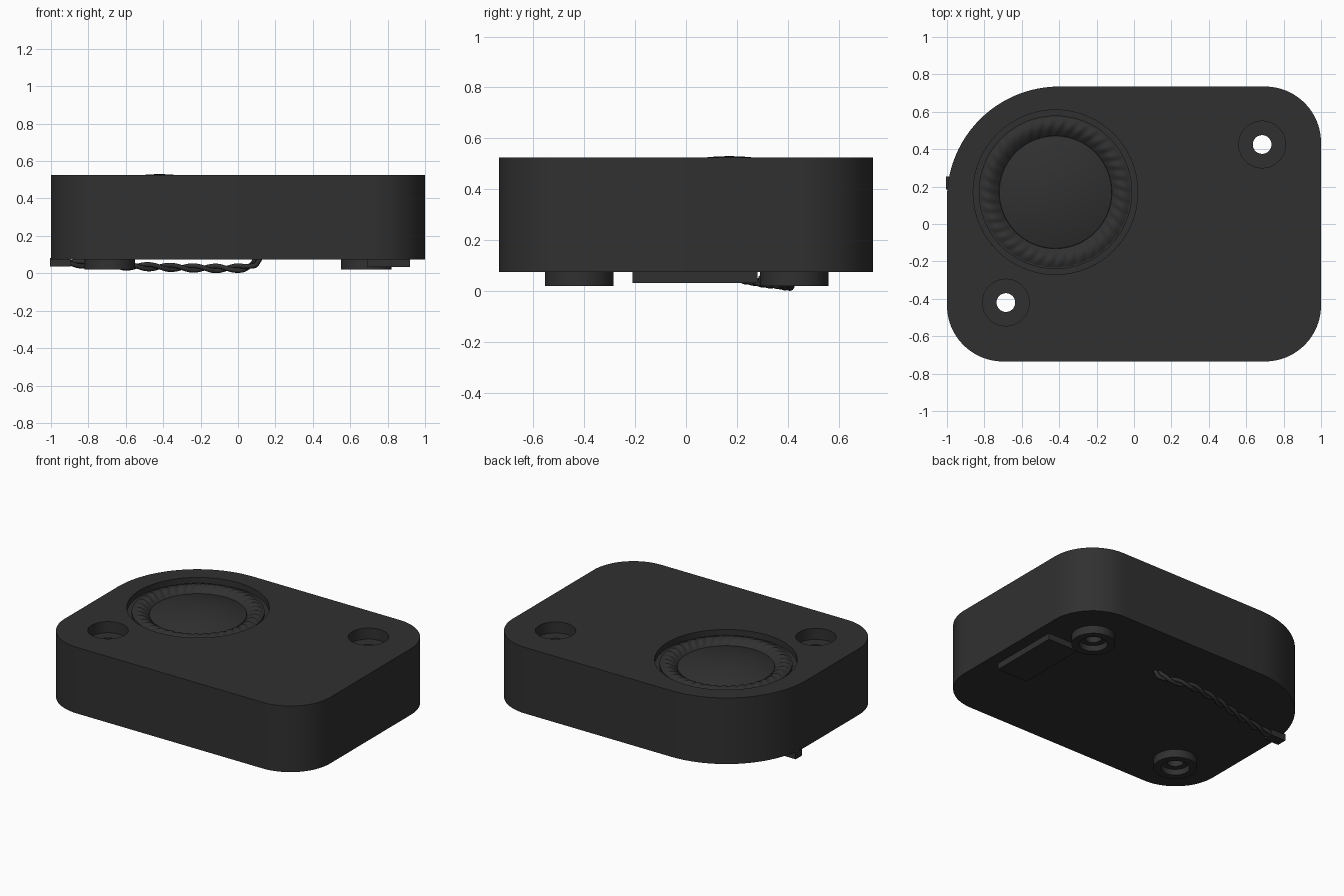
import bpy, bmesh, math
from mathutils import Vector

if "Cube" in bpy.data.objects:
    bpy.data.objects.remove(bpy.data.objects["Cube"])

TAU = 2 * math.pi
BOTTOM, TOP = 0.075, 0.525
DRIVER = (-0.42, 0.17)
HOLES = [(0.685, 0.425), (-0.685, -0.42)]

black = bpy.data.materials.new("matte_black")
black.use_nodes = True
black.diffuse_color = (0.03, 0.03, 0.03, 1)
black.node_tree.nodes["Principled BSDF"].inputs["Base Color"].default_value = black.diffuse_color


def activate(obj):
    bpy.ops.object.select_all(action='DESELECT')
    obj.select_set(True)
    bpy.context.view_layer.objects.active = obj


def finish(name, bm):
    bmesh.ops.remove_doubles(bm, verts=bm.verts, dist=1e-5)
    bmesh.ops.recalc_face_normals(bm, faces=bm.faces)
    mesh = bpy.data.meshes.new(name)
    bm.to_mesh(mesh)
    bm.free()
    mesh.materials.append(black)
    obj = bpy.data.objects.new(name, mesh)
    bpy.context.collection.objects.link(obj)
    return obj


def smooth(obj):
    activate(obj)
    bpy.ops.object.shade_smooth_by_angle(angle=math.radians(35))


def lathe(name, profile, center, n=64, ripple=None):
    """Revolve (radius, z) points around a vertical axis."""
    bm = bmesh.new()
    rows = []
    for r, z in profile:
        row = []
        for i in range(n):
            a = TAU * i / n
            dz = ripple(r, a) if ripple else 0
            row.append(bm.verts.new((center[0] + r * math.cos(a), center[1] + r * math.sin(a), z + dz)))
        rows.append(row)
    for lower, upper in zip(rows, rows[1:]):
        for i in range(n):
            j = (i + 1) % n
            bm.faces.new((lower[i], lower[j], upper[j], upper[i]))
    return finish(name, bm)


def box(name, center, size):
    bm = bmesh.new()
    bmesh.ops.create_cube(bm, size=1)
    bmesh.ops.scale(bm, vec=size, verts=bm.verts)
    bmesh.ops.translate(bm, vec=center, verts=bm.verts)
    return finish(name, bm)


# Enclosure: rounded block with one large corner
bm = bmesh.new()
outline = []
corners = [(1, 1, 0.3), (-1, 1, 0.6), (-1, -1, 0.3), (1, -1, 0.3)]
for k, (sx, sy, r) in enumerate(corners):
    for i in range(25):
        a = TAU / 4 * (k + i / 24)
        outline.append(bm.verts.new((sx * (1 - r) + r * math.cos(a),
                                     sy * (0.735 - r) + r * math.sin(a), BOTTOM)))
base = bm.faces.new(outline)
extruded = bmesh.ops.extrude_face_region(bm, geom=[base])["geom"]
bmesh.ops.translate(bm, vec=(0, 0, TOP - BOTTOM),
                    verts=[v for v in extruded if isinstance(v, bmesh.types.BMVert)])
enclosure = finish("enclosure", bm)


# Cut the driver recess, the counterbores and the screw holes
def cut(center, radius, low, high):
    cutter = lathe("cutter", [(0, low), (radius, low), (radius, high), (0, high)], center)
    cutter.hide_render = True
    activate(enclosure)
    mod = enclosure.modifiers.new("cut", 'BOOLEAN')
    mod.operation, mod.solver, mod.object = 'DIFFERENCE', 'EXACT', cutter
    bpy.ops.object.modifier_apply(modifier=mod.name)
    bpy.data.objects.remove(cutter)


cut(DRIVER, 0.44, 0.43, 0.6)
for hole in HOLES:
    cut(hole, 0.125, 0.45, 0.6)
    cut(hole, 0.05, 0, 0.6)
smooth(enclosure)

# Driver: frame ring, ribbed surround and dome
smooth(lathe("driver_frame", [(0.44, 0.485), (0.41, 0.485), (0.41, 0.5), (0.40, 0.5)], DRIVER, 96))


def ribs(r, a):
    t = (r - 0.30) / 0.11
    return 0.004 * math.sin(math.pi * t) * math.cos(40 * a + 5 * t)


roll = []
for i in range(13):
    t = i / 12
    roll.append((0.30 + 0.11 * t, 0.475 + 0.02 * t + 0.025 * math.sin(math.pi * t)))
smooth(lathe("driver_surround", roll, DRIVER, 320, ribs))

dome = [(0.3 * i / 12, 0.53 - 0.05 * (i / 12) ** 2) for i in range(13)]
smooth(lathe("driver_dome", dome + [(0.305, 0.47)], DRIVER, 96))

# Ring feet under the screw holes
for side, hole in zip(("left", "right"), HOLES):
    smooth(lathe(side + "_foot", [(0.135, BOTTOM), (0.135, 0.02), (0.088, 0.02),
                                  (0.088, 0.06), (0.05, 0.06), (0.05, BOTTOM)], hole))

# Adhesive pad and cable plug on the underside
box("underside_pad", (0.805, 0.035, 0.055), (0.23, 0.49, 0.045))
box("cable_plug", (-0.95, 0.22, 0.058), (0.11, 0.07, 0.045))

# Twisted pair of wires
PATH = [Vector(p) for p in [(0.11, 0.345, 0.09), (0.09, 0.355, 0.05), (0.03, 0.38, 0.028), (-0.12, 0.41, 0.026),
                            (-0.32, 0.38, 0.03), (-0.55, 0.31, 0.037), (-0.78, 0.25, 0.048), (-0.92, 0.22, 0.055)]]


def along(t):
    s = min(t * (len(PATH) - 1), len(PATH) - 1.001)
    k = int(s)
    return PATH[k].lerp(PATH[k + 1], s - k), (PATH[k + 1] - PATH[k]).normalized()


for w in range(2):
    curve = bpy.data.curves.new("wire", 'CURVE')
    curve.dimensions = '3D'
    curve.bevel_depth = 0.013
    curve.bevel_resolution = 2
    curve.resolution_u = 3
    curve.use_fill_caps = True
    spline = curve.splines.new('NURBS')
    steps = 70
    spline.points.add(steps)
    for i, point in enumerate(spline.points):
        center, direction = along(i / steps)
        out = direction.cross(Vector((0, 1, 0))).normalized()
        side = direction.cross(out)
        a = TAU * (0.5 * w - center.x / 0.24)
        point.co = (*(center + 0.013 * (out * math.cos(a) + side * math.sin(a))), 1)
    spline.use_endpoint_u = True
    curve.materials.append(black)
    wire = bpy.data.objects.new("wire_%d" % (w + 1), curve)
    bpy.context.collection.objects.link(wire)
